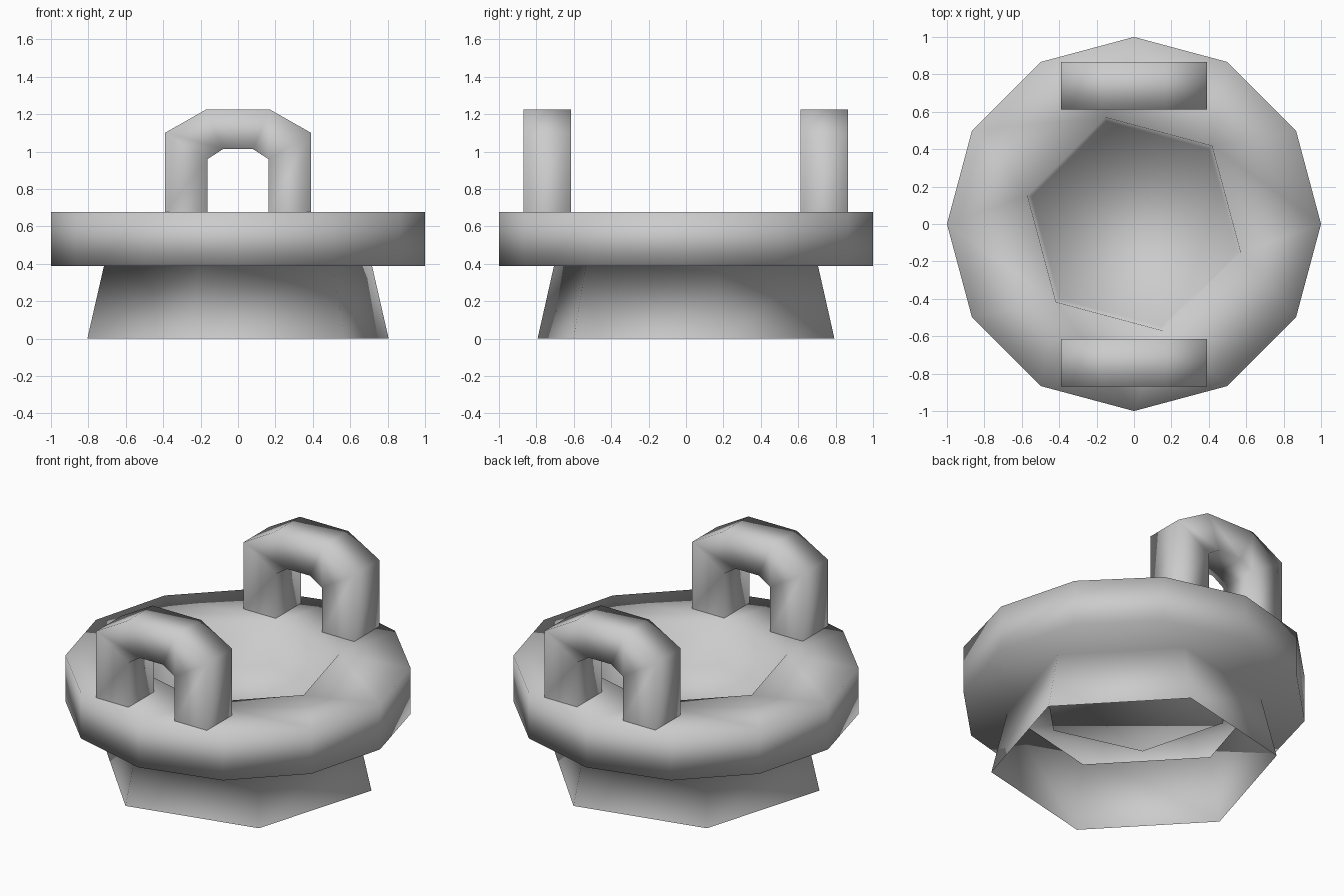
import bpy, bmesh
from math import sin, cos, radians

cube = bpy.data.objects.get("Cube")
if cube:
    bpy.data.objects.remove(cube, do_unlink=True)

grey = bpy.data.materials.new("plain grey")
grey.use_nodes = True
grey.diffuse_color = (0.6, 0.6, 0.6, 1)
grey.node_tree.nodes["Principled BSDF"].inputs["Base Color"].default_value = (0.6, 0.6, 0.6, 1)


def ring(bm, sides, radius, z, turn=0):
    """Closed loop of vertices on a regular polygon."""
    angles = [radians(turn + 360 * i / sides) for i in range(sides)]
    return [bm.verts.new((radius * cos(a), radius * sin(a), z)) for a in angles]


def bridge(bm, a, b):
    """Quads between two closed loops of equal length."""
    n = len(a)
    for i in range(n):
        j = (i + 1) % n
        bm.faces.new((a[i], a[j], b[j], b[i]))


def fill_between(bm, outer, inner, up):
    """Flat face band between two loops with different side counts."""
    edges = [bm.edges.get((loop[i - 1], loop[i]))
             for loop in (outer, inner) for i in range(len(loop))]
    bmesh.ops.triangle_fill(bm, edges=edges, use_beauty=True, normal=(0, 0, up))


def finish(bm, name):
    bmesh.ops.recalc_face_normals(bm, faces=bm.faces[:])
    mesh = bpy.data.meshes.new(name)
    bm.to_mesh(mesh)
    bm.free()
    mesh.materials.append(grey)
    mesh.polygons.foreach_set("use_smooth", [True] * len(mesh.polygons))
    obj = bpy.data.objects.new(name, mesh)
    bpy.context.collection.objects.link(obj)


TOP, UNDER, FLOOR = 0.677, 0.387, 0.41
HOLLOW_TURN, FOOT_TURN = 45, 13.4

# One open shell: twelve-sided body, six-sided hollow above, flared hollow foot below
bm = bmesh.new()
outer_low = ring(bm, 12, 1.0, UNDER)
outer_top = ring(bm, 12, 1.0, TOP)
hollow_top = ring(bm, 6, 0.59, TOP, HOLLOW_TURN)
hollow_low = ring(bm, 6, 0.567, FLOOR, HOLLOW_TURN)
foot_top = ring(bm, 6, 0.737, UNDER, FOOT_TURN)
foot_low = ring(bm, 6, 0.828, 0, FOOT_TURN)
bridge(bm, outer_low, outer_top)
bridge(bm, hollow_top, hollow_low)
bridge(bm, foot_low, foot_top)
bm.faces.new(hollow_low)
fill_between(bm, outer_top, hollow_top, 1)
fill_between(bm, outer_low, foot_top, -1)
finish(bm, "body_and_foot")


# Square-section arched handles, front and back
half = [((0.39, TOP), (0.162, TOP)), ((0.39, 1.10), (0.162, 0.96)), ((0.17, 1.225), (0.08, 1.013))]
mirrored = [((-o[0], o[1]), (-i[0], i[1])) for o, i in reversed(half)]


def handle(name, y):
    bm = bmesh.new()
    loops = []
    for (ox, oz), (ix, iz) in half + mirrored:
        corners = ((ox, -0.127, oz), (ox, 0.127, oz), (ix, 0.127, iz), (ix, -0.127, iz))
        loops.append([bm.verts.new((x, y + dy, z)) for x, dy, z in corners])
    for a, b in zip(loops, loops[1:]):
        bridge(bm, a, b)
    finish(bm, name)


handle("front_handle", -0.743)
handle("back_handle", 0.738)
